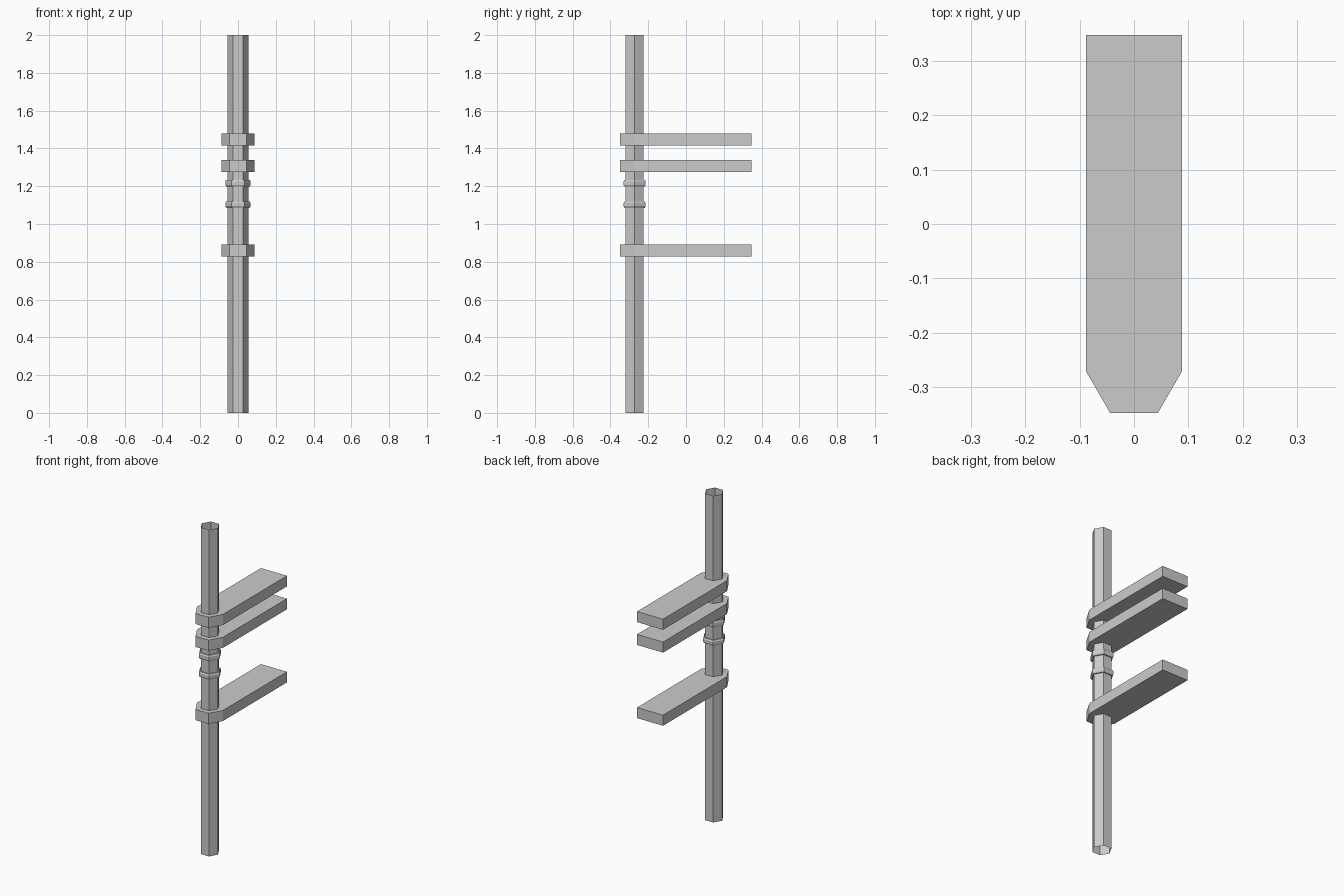
import bpy
from math import cos, sin, pi

if "Cube" in bpy.data.objects:
    bpy.data.objects.remove(bpy.data.objects["Cube"])

POLE_Y = -0.272   # pole axis
POLE_R = 0.055
PLATE_R = 0.088


def make_object(name, verts, faces):
    mesh = bpy.data.meshes.new(name)
    mesh.from_pydata(verts, [], faces)
    mesh.update()
    obj = bpy.data.objects.new(name, mesh)
    bpy.context.collection.objects.link(obj)
    return obj


def hex_lathe(name, profile):
    """Six-sided open shell from (radius, z) rings, bottom to top."""
    verts = [(r * cos(i * pi / 3), POLE_Y + r * sin(i * pi / 3), z)
             for r, z in profile for i in range(6)]
    faces = [(k * 6 + i, k * 6 + (i + 1) % 6,
              k * 6 + 6 + (i + 1) % 6, k * 6 + 6 + i)
             for k in range(len(profile) - 1) for i in range(6)]
    return make_object(name, verts, faces)


def prism(name, outline, z0, z1):
    """Closed prism from a counter-clockwise outline."""
    n = len(outline)
    verts = [(x, y, z) for z in (z0, z1) for x, y in outline]
    faces = [tuple(reversed(range(n))), tuple(range(n, 2 * n))]
    faces += [(i, (i + 1) % n, n + (i + 1) % n, n + i) for i in range(n)]
    return make_object(name, verts, faces)


# Open-ended hexagonal pole
hex_lathe("pole", [(POLE_R, 0), (POLE_R, 2)])

# Chamfered collars around the pole
for name, z0, z1 in (("lower_collar", 1.086, 1.119), ("upper_collar", 1.198, 1.234)):
    hex_lathe(name, [(POLE_R, z0), (0.062, z0), (0.067, z0 + 0.008),
                     (0.067, z1 - 0.008), (0.062, z1), (POLE_R, z1)])

# Long plates: half-hexagon nose around the pole, square far end
nose = [(PLATE_R * cos(a * pi / 3), POLE_Y + PLATE_R * sin(a * pi / 3))
        for a in (3, 4, 5, 6)]
outline = nose + [(PLATE_R, 0.348), (-PLATE_R, 0.348)]
for name, z0 in (("lower_plate", 0.827), ("middle_plate", 1.275), ("upper_plate", 1.415)):
    prism(name, outline, z0, z0 + 0.065)
